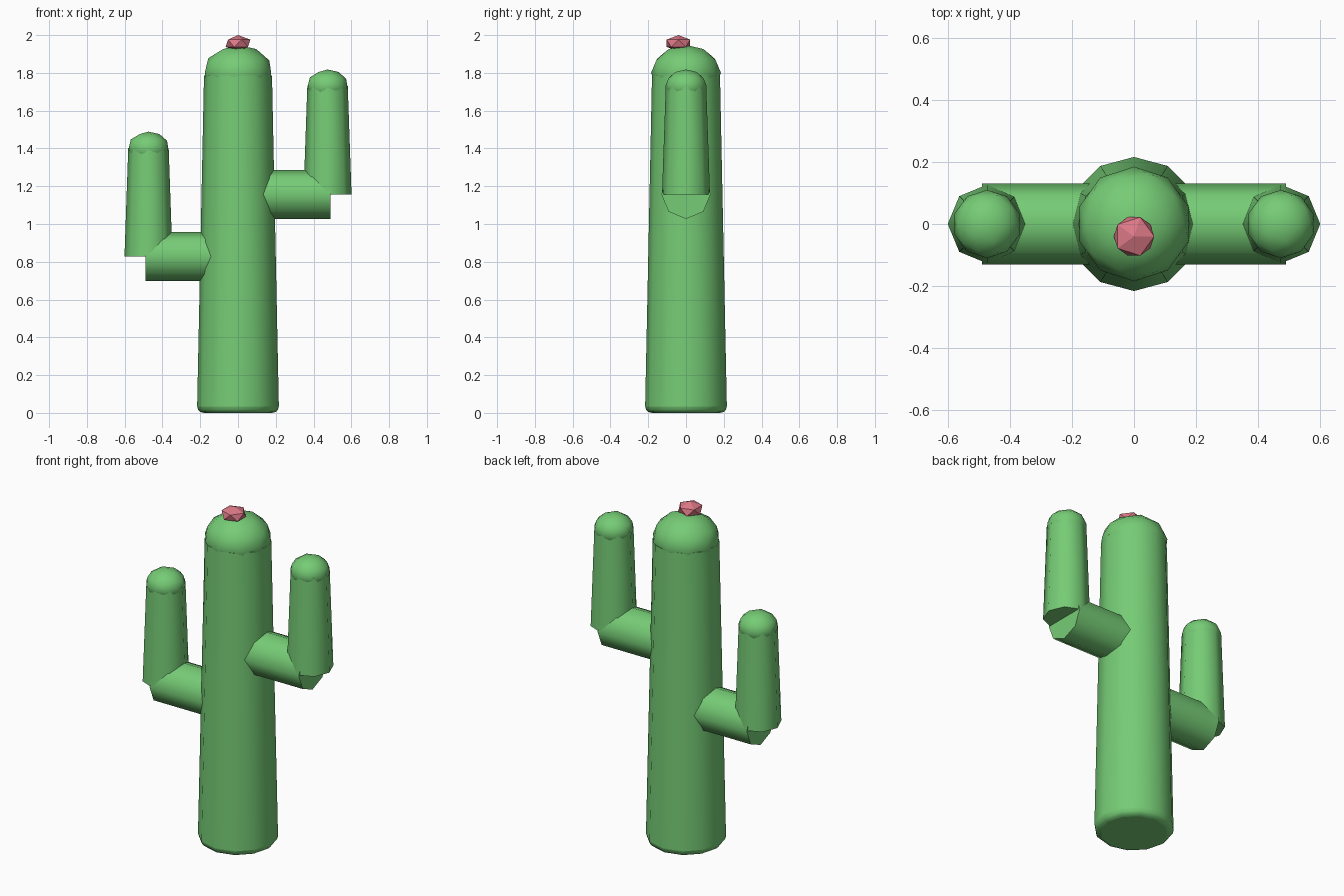
import bpy
import bmesh
from math import radians

if "Cube" in bpy.data.objects:
    bpy.data.objects.remove(bpy.data.objects["Cube"], do_unlink=True)


def make_material(name, color):
    mat = bpy.data.materials.new(name)
    mat.use_nodes = True
    mat.diffuse_color = color
    mat.node_tree.nodes["Principled BSDF"].inputs["Base Color"].default_value = color
    return mat


green = make_material("cactus green", (0.18, 0.60, 0.18, 1))
pink = make_material("flower pink", (0.72, 0.19, 0.24, 1))


def finish(name, mat, smooth_angle=None):
    obj = bpy.context.object
    obj.name = name
    obj.data.materials.append(mat)
    bpy.ops.object.transform_apply(location=False, rotation=True, scale=True)
    if smooth_angle:
        bpy.ops.object.shade_smooth_by_angle(angle=radians(smooth_angle))
    return obj


def column(name, sides, r1, r2, start, length, tilt=0, smooth_angle=50):
    """Tapered column growing from start, upright or tilted about y."""
    bpy.ops.mesh.primitive_cone_add(vertices=sides, radius1=r1, radius2=r2, depth=length)
    obj = bpy.context.object
    for v in obj.data.vertices:
        v.co.z += length / 2
    obj.rotation_euler.y = radians(tilt)
    obj.location = start
    return finish(name, green, smooth_angle)


def ball(name, mat, radius, height, center, subdivisions, smooth_angle=None):
    bpy.ops.mesh.primitive_ico_sphere_add(subdivisions=subdivisions, radius=radius, location=center)
    bpy.context.object.scale.z = height / radius
    return finish(name, mat, smooth_angle)


# Trunk with a rounded foot
trunk = column("trunk", 12, 0.217, 0.18, (0, 0, 0), 1.787)
bm = bmesh.new()
bm.from_mesh(trunk.data)
foot = [e for e in bm.edges if all(v.co.z < 0.01 for v in e.verts)]
bmesh.ops.bevel(bm, geom=foot, offset=0.035, segments=3, profile=0.5, affect="EDGES")
bm.to_mesh(trunk.data)
bm.free()
bpy.ops.object.shade_smooth_by_angle(angle=radians(50))

# Domed top and flower
ball("trunk_dome", green, 0.185, 0.148, (0, 0, 1.80), 2, 60)
ball("flower", pink, 0.073, 0.043, (0, -0.04, 1.957), 1)

# Arms: elbow out of the trunk, upright, rounded tip
for side, sign, z in (("left", 1, 1.157), ("right", -1, 0.828)):
    column(side + "_elbow", 8, 0.13, 0.13, (sign * 0.05, 0, z), 0.44, sign * 90)
    column(side + "_upright", 8, 0.127, 0.107, (sign * 0.474, 0, z), 0.575)
    ball(side + "_tip", green, 0.11, 0.088, (sign * 0.474, 0, z + 0.573), 2, 60)
